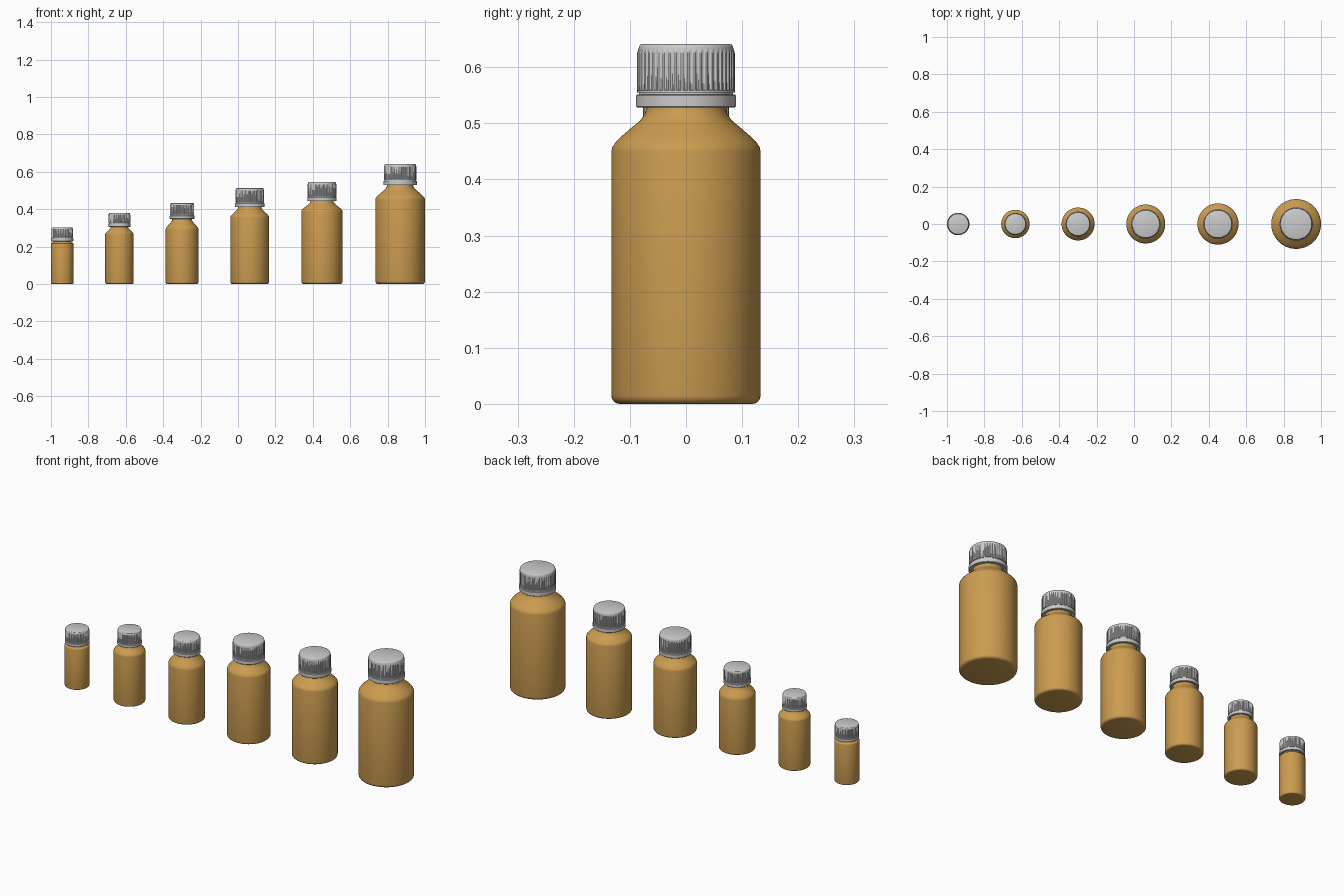
import bpy, bmesh
from math import sin, cos, pi, radians

if "Cube" in bpy.data.objects:
    bpy.data.objects.remove(bpy.data.objects["Cube"])

RIBS = 48


def material(name, color):
    m = bpy.data.materials.new(name)
    m.diffuse_color = color
    m.use_nodes = True
    m.node_tree.nodes["Principled BSDF"].inputs["Base Color"].default_value = m.diffuse_color
    return m


def lathe(name, profile, segs, x, mat=None, closed=False):
    """Spin (radius, z, rib_height) points about z; every second pair of columns is a rib."""
    bm = bmesh.new()
    rings = []
    for r, z, rib in profile:
        ring = []
        for i in range(segs):
            a = 2 * pi * i / segs
            rad = r + (rib if i % 4 in (1, 2) else 0)
            ring.append(bm.verts.new((rad * cos(a), rad * sin(a), z)))
        rings.append(ring)
    for lo, hi in zip(rings, rings[1:]):
        for i in range(segs):
            j = (i + 1) % segs
            bm.faces.new((lo[i], lo[j], hi[j], hi[i]))
    bm.faces.new(rings[0][::-1])
    bm.faces.new(rings[-1])
    bmesh.ops.recalc_face_normals(bm, faces=bm.faces[:])
    me = bpy.data.meshes.new(name)
    bm.to_mesh(me)
    bm.free()
    ob = bpy.data.objects.new(name, me)
    ob.location.x = x
    bpy.context.collection.objects.link(ob)
    if mat:
        me.materials.append(mat)
    bpy.ops.object.select_all(action='DESELECT')
    ob.select_set(True)
    bpy.context.view_layer.objects.active = ob
    bpy.ops.object.shade_smooth_by_angle(angle=radians(35))
    return ob


amber = material("amber", (0.60, 0.33, 0.08, 1))

# shoulder curve: (share of radius step, share of height)
SHOULDER = [(1, 0), (.97, .1), (.87, .22), (.72, .34), (.45, .53), (.2, .7), (.07, .83), (0, 1)]


def bottle(n, x, R, z_shoulder, z_cap, z_top, r_cap):
    h = z_top - z_cap
    rn = r_cap * 0.8
    # glass body with rounded base, shoulder and neck reaching into the cap
    b = R * 0.11
    prof = [(R - b + b * sin(t * pi / 8), b - b * cos(t * pi / 8), 0) for t in range(5)]
    prof += [(rn + (R - rn) * f, z_shoulder + (z_cap - z_shoulder) * g, 0) for f, g in SHOULDER]
    prof.append((rn, z_cap + h * 0.8, 0))
    lathe(f"bottle_body_{n}", prof, 96, x, amber)

    # tamper ring, groove and ribbed screw cap, open underneath
    k = r_cap
    rib = 0.03 * k
    cap = [(.86, .85, 0), (.86, 0, 0), (1.0, 0, 0), (1.022, .015, 0), (1.022, .19, 0),
           (1.005, .205, 0), (.96, .205, 0), (.96, .24, 0), (1.0, .24, 0), (1.0, .27, 0),
           (.97, .275, rib), (.97, .86, rib), (.97, .90, rib * .5), (.97, .93, 0),
           (.96, .97, 0), (.94, .99, 0), (.91, 1.0, 0)]
    lathe(f"screw_cap_{n}", [(r * k, z_cap + z * h, q) for r, z, q in cap], RIBS * 4, x)


# x, body radius, shoulder z, cap bottom z, top z, cap radius
SIZES = [
    (-0.940, 0.060, 0.215, 0.228, 0.303, 0.058),
    (-0.634, 0.076, 0.265, 0.305, 0.380, 0.058),
    (-0.299, 0.088, 0.290, 0.348, 0.432, 0.065),
    (0.063, 0.104, 0.355, 0.411, 0.512, 0.077),
    (0.449, 0.110, 0.387, 0.443, 0.545, 0.077),
    (0.867, 0.133, 0.450, 0.528, 0.641, 0.087),
]
for n, size in enumerate(SIZES, 1):
    bottle(n, *size)
